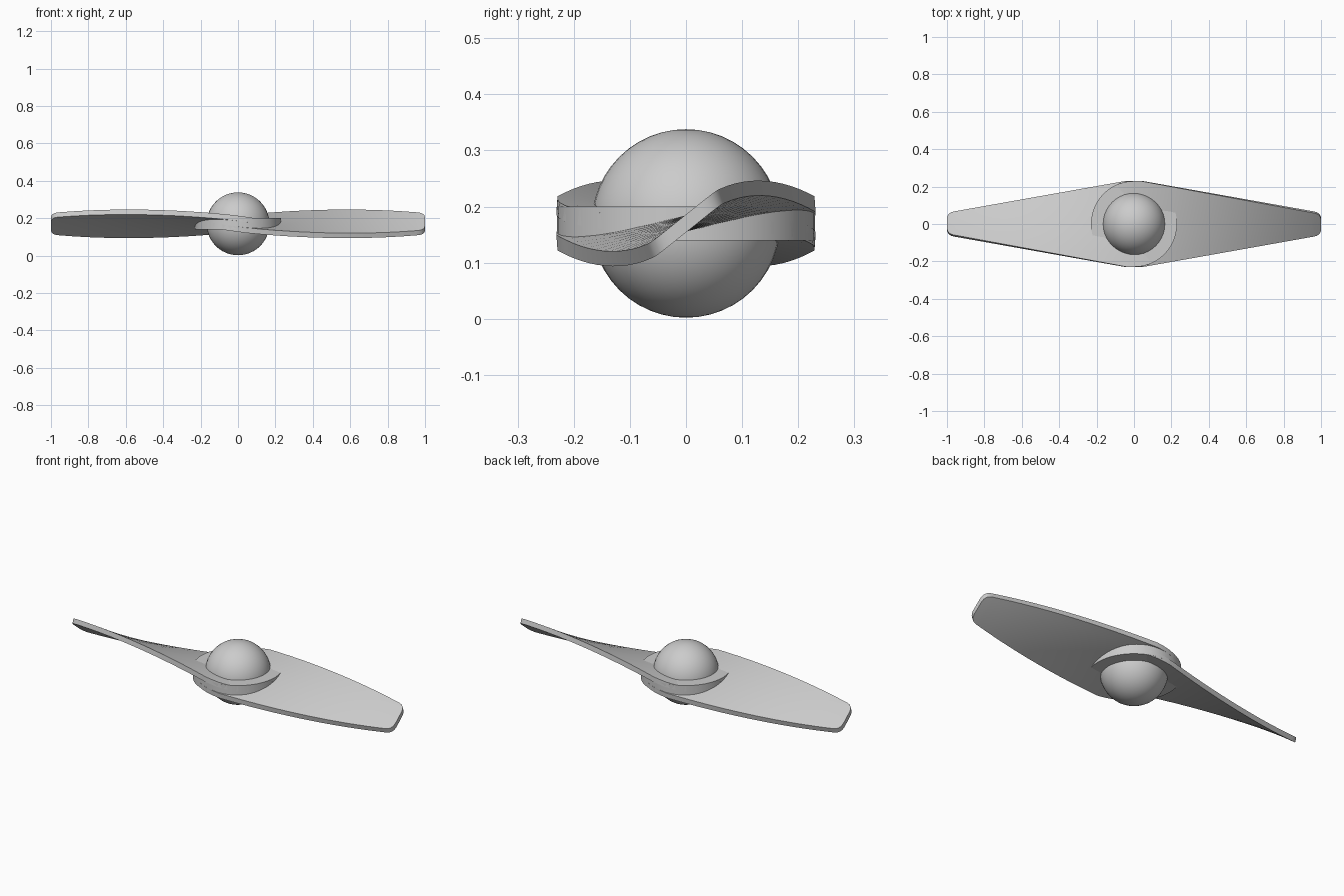
import bpy, bmesh, math

if "Cube" in bpy.data.objects:
    bpy.data.objects.remove(bpy.data.objects["Cube"])

MID_Z = 0.17       # height of the hub centre
HUB_R = 0.23
HALF_T = 0.014     # half blade thickness
TWIST = math.radians(31.5)  # twist per unit of blade length

grey = bpy.data.materials.new("plain grey")
grey.diffuse_color = (0.6, 0.6, 0.6, 1)
grey.use_nodes = True
grey.node_tree.nodes["Principled BSDF"].inputs["Base Color"].default_value = grey.diffuse_color


def half_width(x):
    """Outline: round root around the hub, straight taper, rounded tip."""
    if x < 0.04:
        return max(math.sqrt(max(HUB_R ** 2 - x * x, 0)), 0.01)
    w = HUB_R - (x - 0.04) * (HUB_R - 0.065) / 0.91
    if x > 0.95:
        w = min(w, 0.028 + 0.037 * math.sqrt(max(1 - ((x - 0.95) / 0.05) ** 2, 0)))
    return w


def finish(ob):
    ob.data.materials.append(grey)
    bpy.ops.object.select_all(action='DESELECT')
    ob.select_set(True)
    bpy.context.view_layer.objects.active = ob
    bpy.ops.object.shade_smooth_by_angle(angle=math.radians(30))


def make_blade(name, side):
    stations = [-0.229, -0.22, -0.2, -0.17, -0.13, -0.08, -0.04, 0, 0.04]
    stations += [0.04 + 0.91 * i / 12 for i in range(1, 13)]
    stations += [0.965, 0.98, 0.99, 0.997, 1.0]
    cols = 8
    bm = bmesh.new()
    rings = []
    for x in stations:
        a = TWIST * (x + HUB_R)
        w = half_width(x)
        ring = []
        for s in (1, -1):
            for i in range(cols + 1):
                y = w * (2 * i / cols - 1) * s
                py = y - s * HALF_T * math.sin(a) * 0.5
                pz = y * math.tan(a) + s * HALF_T * (0.5 + 0.5 * math.cos(a))
                # opposite blade is a half turn about the vertical axis
                ring.append(bm.verts.new((x * side, py * side, MID_Z + pz)))
        rings.append(ring)
    n = len(rings[0])
    for r0, r1 in zip(rings, rings[1:]):
        for i in range(n):
            j = (i + 1) % n
            bm.faces.new((r0[i], r0[j], r1[j], r1[i]))
    bm.faces.new(rings[0])
    bm.faces.new(rings[-1])
    bmesh.ops.recalc_face_normals(bm, faces=bm.faces)
    me = bpy.data.meshes.new(name)
    bm.to_mesh(me)
    bm.free()
    ob = bpy.data.objects.new(name, me)
    bpy.context.collection.objects.link(ob)
    finish(ob)


# Twisted blades
make_blade("right_blade", 1)
make_blade("left_blade", -1)

# Hub disc
bpy.ops.mesh.primitive_cylinder_add(vertices=48, radius=HUB_R, depth=0.06,
                                    location=(0, 0, MID_Z))
hub = bpy.context.object
hub.name = "hub_disc"
finish(hub)

# Centre ball
bpy.ops.mesh.primitive_uv_sphere_add(segments=40, ring_count=24, radius=0.168,
                                     location=(0, 0, MID_Z))
ball = bpy.context.object
ball.name = "centre_ball"
finish(ball)
